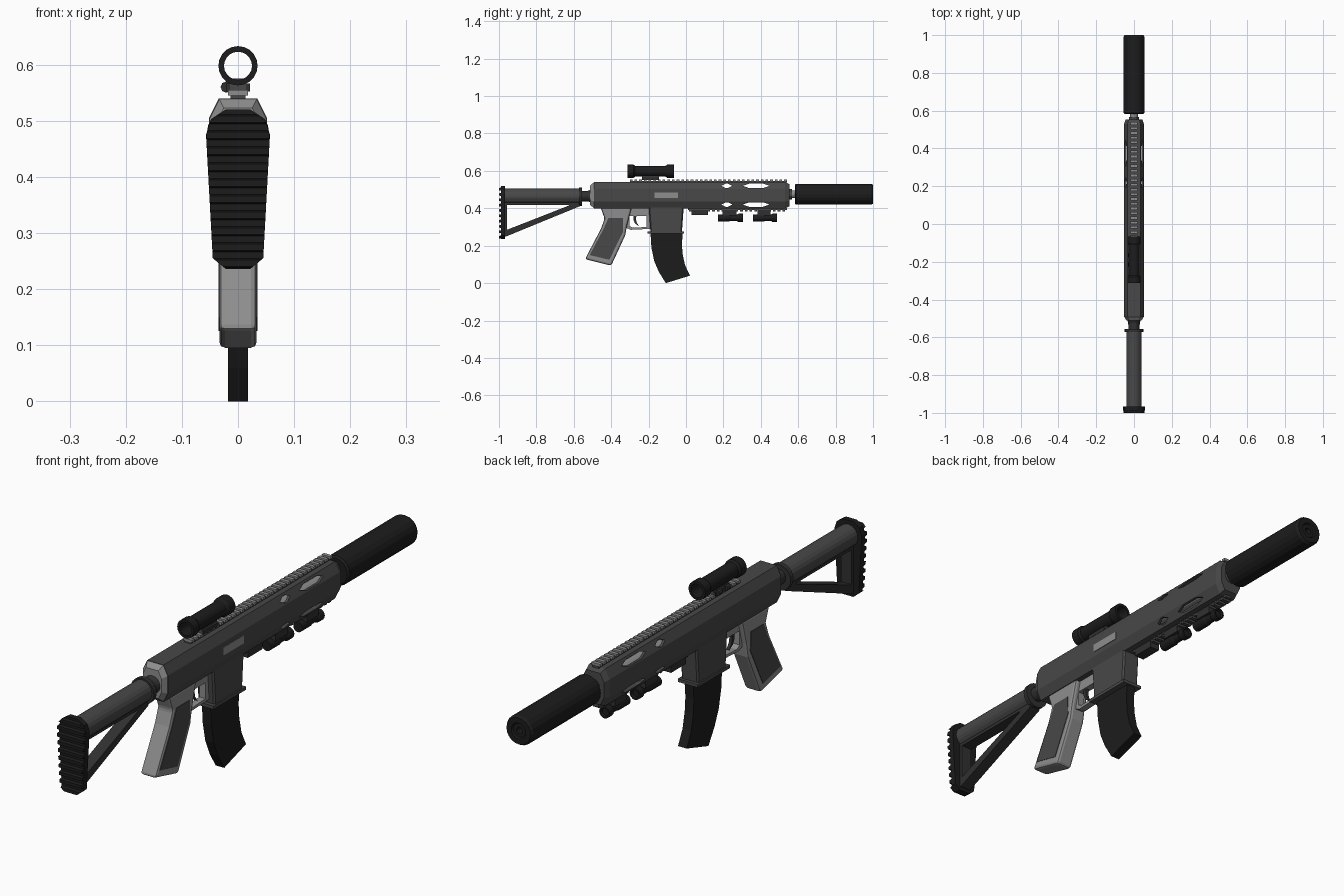
import bpy, bmesh
from math import sin, cos, pi

if "Cube" in bpy.data.objects:
    bpy.data.objects.remove(bpy.data.objects["Cube"])


def material(name, v):
    m = bpy.data.materials.new(name)
    m.diffuse_color = (v, v, v, 1)
    m.use_nodes = True
    m.node_tree.nodes["Principled BSDF"].inputs["Base Color"].default_value = m.diffuse_color
    return m


BLACK = material("black", 0.012)
DARK = material("dark", 0.03)
BODY = material("body_grey", 0.065)
LIGHT = material("light_grey", 0.27)


def loft(name, rings, mat, closed=False):
    """Skin a list of equal-length rings; cap the ends unless closed."""
    bm = bmesh.new()
    vs = [[bm.verts.new(p) for p in r] for r in rings]
    n = len(vs[0])
    pairs = list(zip(vs, vs[1:])) + ([(vs[-1], vs[0])] if closed else [])
    for a, b in pairs:
        for i in range(n):
            j = (i + 1) % n
            bm.faces.new((a[i], a[j], b[j], b[i]))
    if not closed:
        bm.faces.new(vs[0])
        bm.faces.new(vs[-1])
    bmesh.ops.recalc_face_normals(bm, faces=bm.faces)
    me = bpy.data.meshes.new(name)
    bm.to_mesh(me)
    bm.free()
    me.materials.append(mat)
    ob = bpy.data.objects.new(name, me)
    bpy.context.collection.objects.link(ob)
    return ob


def apply_mod(ob, mod):
    bpy.context.view_layer.objects.active = ob
    bpy.ops.object.modifier_apply(modifier=mod.name)


def bevel(ob, width, segments=1):
    m = ob.modifiers.new("bevel", 'BEVEL')
    m.width, m.segments = width, segments
    m.limit_method, m.angle_limit = 'ANGLE', 0.6
    apply_mod(ob, m)
    return ob


def cut(ob, cutter):
    m = ob.modifiers.new("cut", 'BOOLEAN')
    m.operation, m.object, m.solver = 'DIFFERENCE', cutter, 'EXACT'
    apply_mod(ob, m)
    bpy.data.objects.remove(cutter)


def lathe(name, prof, z, mat, x=0, n=20, closed=False):
    """Turned part along y from (y, radius) pairs."""
    return loft(name, [[(x + r * cos(2 * pi * i / n), y, z + r * sin(2 * pi * i / n))
                        for i in range(n)] for y, r in prof], mat, closed)


def prism(name, pts, w, mat, x=0):
    """Side profile in (y, z), extruded across x."""
    return loft(name, [[(x + s, y, z) for y, z in pts] for s in (-w, w)], mat)


def box(name, y0, y1, z0, z1, w, mat, x=0):
    return prism(name, [(y0, z0), (y1, z0), (y1, z1), (y0, z1)], w, mat, x)


def frame(name, outer, inner, w, mat):
    """Side-profile frame with an opening."""
    return loft(name, [[(s, y, z) for y, z in p] for p, s in
                       ((outer, -w), (outer, w), (inner, w), (inner, -w))], mat, True)


def octagon(y, s=1.0):
    half = [(0.034, 0.07), (0.052, 0.034), (0.052, -0.034), (0.034, -0.07)]
    pts = half + [(-x, z) for x, z in reversed(half)]
    return [(x * s, y, 0.47 + z * s) for x, z in pts]


# Receiver and handguard: octagonal, hollow in front, with through slots
body = loft("receiver", [octagon(-0.493), octagon(0.53), octagon(0.553, 0.85)], BODY)
cut(body, loft("cavity", [octagon(0.15, 0.86), octagon(0.525, 0.86)], BODY))
for zc in (0.42, 0.52):
    for y0, y1, e in ((0.188, 0.248, 0.024), (0.303, 0.447, 0.035)):
        h = 0.012
        cut(body, prism("slot", [(y0, zc), (y0 + e, zc - h), (y1 - e, zc - h),
                                 (y1, zc), (y1 - e, zc + h), (y0 + e, zc + h)], 0.1, BODY))
loft("receiver_end_cap", [octagon(-0.492, 0.99), octagon(-0.512, 0.75)], LIGHT)
box("ejection_port", -0.168, -0.042, 0.455, 0.485, 0.004, LIGHT, 0.05)

# Top and bottom accessory rails
box("top_rail", -0.30, 0.54, 0.538, 0.546, 0.013, BODY)
for i in range(34):
    y = -0.30 + i * 0.025
    box("top_rail_tooth", y, y + 0.014, 0.545, 0.555, 0.018, LIGHT)
box("bottom_rail", 0.01, 0.54, 0.392, 0.402, 0.013, BODY)
for i in range(21):
    y = 0.015 + i * 0.025
    box("bottom_rail_tooth", y, y + 0.014, 0.384, 0.394, 0.018, BODY)

# Barrel and suppressor
lathe("barrel", [(0.15, 0.02), (0.60, 0.02)], 0.475, LIGHT, n=16)
lathe("barrel_collar", [(0.55, 0.027), (0.566, 0.027)], 0.475, BODY, n=16)
lathe("suppressor", [(0.582, 0.049), (0.588, 0.056), (0.99, 0.056), (1.0, 0.05),
                     (1.0, 0.03), (0.994, 0.026), (0.994, 0.012), (0.9, 0.012)],
      0.475, BLACK)

# Magazine well and curved magazine
bevel(prism("magazine_well", [(-0.19, 0.27), (-0.022, 0.27), (-0.012, 0.41),
                              (-0.20, 0.41)], 0.036, BODY), 0.006)
box("magazine_well_lip", -0.205, -0.01, 0.264, 0.276, 0.041, BODY)
prism("magazine", [(-0.19, 0.27), (-0.185, 0.19), (-0.17, 0.118), (-0.145, 0.06),
                   (-0.108, 0.0), (0.022, 0.04), (-0.005, 0.095), (-0.018, 0.155),
                   (-0.022, 0.21), (-0.017, 0.27)], 0.018, BLACK)

# Pistol grip with inset side panels
bevel(prism("grip", [(-0.457, 0.405), (-0.435, 0.345), (-0.455, 0.29), (-0.54, 0.128),
                     (-0.40, 0.093), (-0.325, 0.255), (-0.315, 0.31), (-0.29, 0.405)],
            0.033, LIGHT), 0.01, 2)
for s in (-1, 1):
    prism("grip_panel", [(-0.415, 0.348), (-0.338, 0.348), (-0.336, 0.275),
                         (-0.41, 0.125), (-0.515, 0.15), (-0.438, 0.295)],
          0.003, BODY, s * 0.032)

# Trigger group
frame("trigger_guard", [(-0.335, 0.405), (-0.19, 0.405), (-0.19, 0.29), (-0.295, 0.285),
                        (-0.33, 0.30)],
      [(-0.302, 0.36), (-0.212, 0.36), (-0.212, 0.30), (-0.285, 0.296), (-0.302, 0.306)],
      0.013, LIGHT)
prism("trigger", [(-0.28, 0.37), (-0.282, 0.34), (-0.272, 0.318), (-0.25, 0.304),
                  (-0.264, 0.325), (-0.268, 0.345), (-0.262, 0.37)], 0.006, DARK)

# Stock: tube, collar and triangular brace
lathe("buffer_neck", [(-0.57, 0.028), (-0.525, 0.028), (-0.505, 0.036)], 0.465, DARK, n=16)
lathe("stock_tube", [(-0.975, 0.041), (-0.565, 0.041)], 0.464, BODY)
lathe("stock_collar", [(-0.572, 0.049), (-0.555, 0.049)], 0.462, DARK)
frame("stock_brace", [(-0.565, 0.435), (-0.565, 0.412), (-0.96, 0.25), (-0.98, 0.25),
                      (-0.98, 0.435)],
      [(-0.625, 0.418), (-0.63, 0.413), (-0.952, 0.287), (-0.956, 0.287),
       (-0.956, 0.418)], 0.022, DARK)

# Butt pad with horizontal ridges
half = [(0.022, 0.52), (0.048, 0.503), (0.057, 0.475), (0.045, 0.255), (0.022, 0.236)]
outline = half + [(-x, z) for x, z in reversed(half)]
loft("butt_pad", [[(x, y, z) for x, z in outline] for y in (-0.988, -0.967)], BLACK)


def pad_width(z):
    for (x1, z1), (x0, z0) in zip(half, half[1:]):
        if z0 <= z <= z1:
            return x0 + (x1 - x0) * (z - z0) / (z1 - z0)
    return 0.022


for i in range(10):
    z0 = 0.237 + i * 0.0285
    z1 = z0 + 0.018
    loft("pad_ridge", [[(s * pad_width(z), y, z) for s, z in
                        ((-1, z0 + d), (1, z0 + d), (1, z1 - d), (-1, z1 - d))]
                       for y, d in ((-0.985, 0), (-1.0, 0.003))], BLACK)

# Scope: open tube on a clamp mount with a side knob
lathe("scope", [(-0.313, 0.035), (-0.28, 0.035), (-0.272, 0.029), (-0.11, 0.029),
                (-0.10, 0.035), (-0.065, 0.035), (-0.065, 0.025), (-0.313, 0.025)],
      0.598, BLACK, closed=True)
box("scope_mount", -0.235, -0.145, 0.55, 0.575, 0.014, BODY)
box("scope_clamp", -0.235, -0.145, 0.552, 0.566, 0.021, DARK)
for y in (-0.215, -0.165):
    lathe("clamp_knob", [(y - 0.01, 0.01), (y + 0.01, 0.01)], 0.56, DARK, x=-0.021, n=8)

# Under-rail accessories
box("rail_block", 0.03, 0.118, 0.363, 0.392, 0.02, DARK)
for y0, y1 in ((0.17, 0.305), (0.357, 0.487)):
    lathe("under_light", [(y0, 0.019), (y0 + 0.06, 0.019), (y0 + 0.07, 0.016),
                          (y1 - 0.035, 0.016), (y1 - 0.025, 0.022), (y1, 0.022),
                          (y1, 0.016), (y1 - 0.008, 0.014)], 0.349, BLACK, n=16)
    box("light_mount", y0 + 0.025, y1 - 0.035, 0.362, 0.392, 0.02, DARK)
